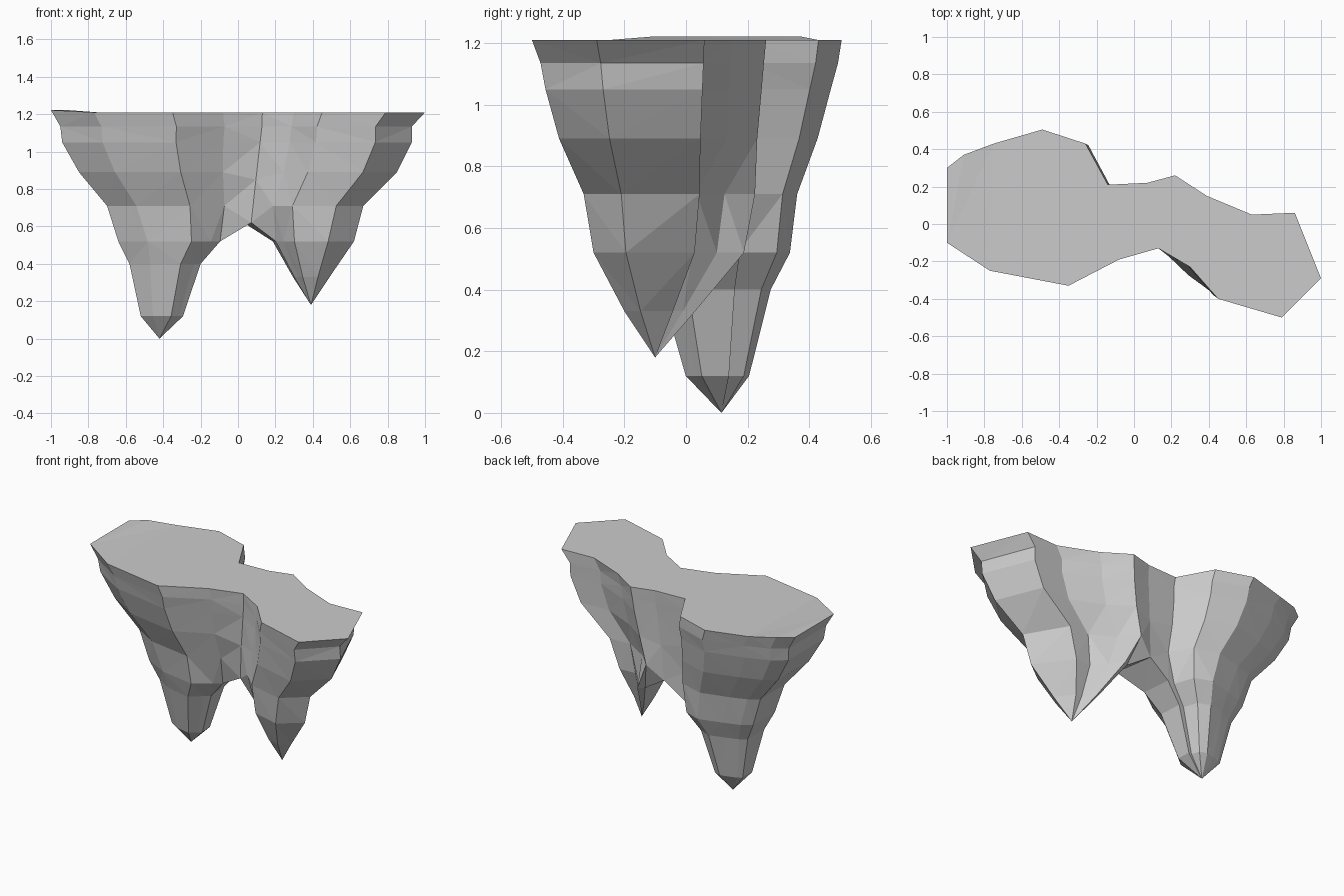
import bpy, bmesh

if "Cube" in bpy.data.objects:
    bpy.data.objects.remove(bpy.data.objects["Cube"])

# Rim outline seen from above, counter-clockwise; points 0 and BACK form the waist
RIM = [(.13, -.13), (.30, -.23), (.45, -.40), (.79, -.50), (1, -.29), (.86, .06),
       (.63, .05), (.39, .15), (.22, .26), (.07, .22), (-.14, .21), (-.26, .43),
       (-.49, .505), (-.75, .43), (-.91, .37), (-1, .30), (-1, -.10), (-.77, -.25),
       (-.35, -.33), (-.08, -.19)]
BACK = 9
N = len(RIM)
WAIST_X = .1

# Each level: z, outer x, inner x, front y scale, back y scale
LEFT = [(1.21, -1, .10, 1, 1), (1.135, -.95, .10, .96, .97), (1.05, -.94, .09, .91, .91),
        (.89, -.85, .07, .80, .80), (.71, -.70, .05, .62, .63), (.52, -.64, -.11, .55, .57),
        (.40, -.58, -.21, .44, .41), (.12, -.52, -.30, .26, .23)]
RIGHT = [(1.21, 1, .10, 1, 1), (1.135, .93, .10, .93, .98), (1.05, .93, .09, .89, .96),
         (.89, .85, .07, .78, .92), (.71, .67, .05, .58, .90), (.52, .62, .20, .50, .80),
         (.33, .49, .30, .25, .36)]
TIP_L, TIP_R = (-.42, .115, 0), (.39, -.10, .18)


def place(i, level, side, tip):
    """Squeeze rim point i to a level of one lobe."""
    z, outer, inner, front, back = level
    x, y = RIM[i]
    t = (x - WAIST_X) / (side - WAIST_X)
    dy = y - tip[1]
    if z < .6 and t > 0:      # below the split, points crowd to the inner side
        t = t ** 1.5
    if side > 0 and dy > 0 and t > .3:   # the right lobe's back slants inward
        t *= {.71: .90, .52: .80, .33: .72}.get(z, 1)
    return inner + t * (outer - inner), tip[1] + dy * (front if dy < 0 else back), z


bm = bmesh.new()


def bridge(a, b):
    for i in range(len(a)):
        j = (i + 1) % len(a)
        bm.faces.new((b[i], b[j], a[j], a[i]))


# Shared upper body
rings = []
for k in range(5):
    ring = []
    for i in range(N):
        l, r = place(i, LEFT[k], -1, TIP_L), place(i, RIGHT[k], 1, TIP_R)
        if i in (0, BACK):
            co = [(p + q) / 2 for p, q in zip(l, r)]
            co[2] -= {3: .04, 4: .09}.get(k, 0)
        else:
            co = list(r if i < BACK else l)
        if k == 0 and RIM[i][0] < -.9:
            co[2] += .012
        ring.append(bm.verts.new(co))
    if rings:
        bridge(rings[-1], ring)
    rings.append(ring)
bm.faces.new(rings[0])

# Two hanging points that divide at the waist
for levels, side, tip, ids in ((RIGHT, 1, TIP_R, list(range(BACK + 1))),
                               (LEFT, -1, TIP_L, list(range(BACK, N)) + [0])):
    prev = [rings[-1][i] for i in ids]
    for level in levels[5:]:
        cur = [bm.verts.new(place(i, level, side, tip)) for i in ids]
        bridge(prev, cur)
        prev = cur
    end = bm.verts.new(tip)
    for i in range(len(prev)):
        bm.faces.new((end, prev[(i + 1) % len(prev)], prev[i]))

bmesh.ops.recalc_face_normals(bm, faces=bm.faces)
bmesh.ops.triangulate(bm, faces=bm.faces)
mesh = bpy.data.meshes.new("floating_rock")
bm.to_mesh(mesh)
bm.free()
bpy.context.collection.objects.link(bpy.data.objects.new("floating_rock", mesh))
